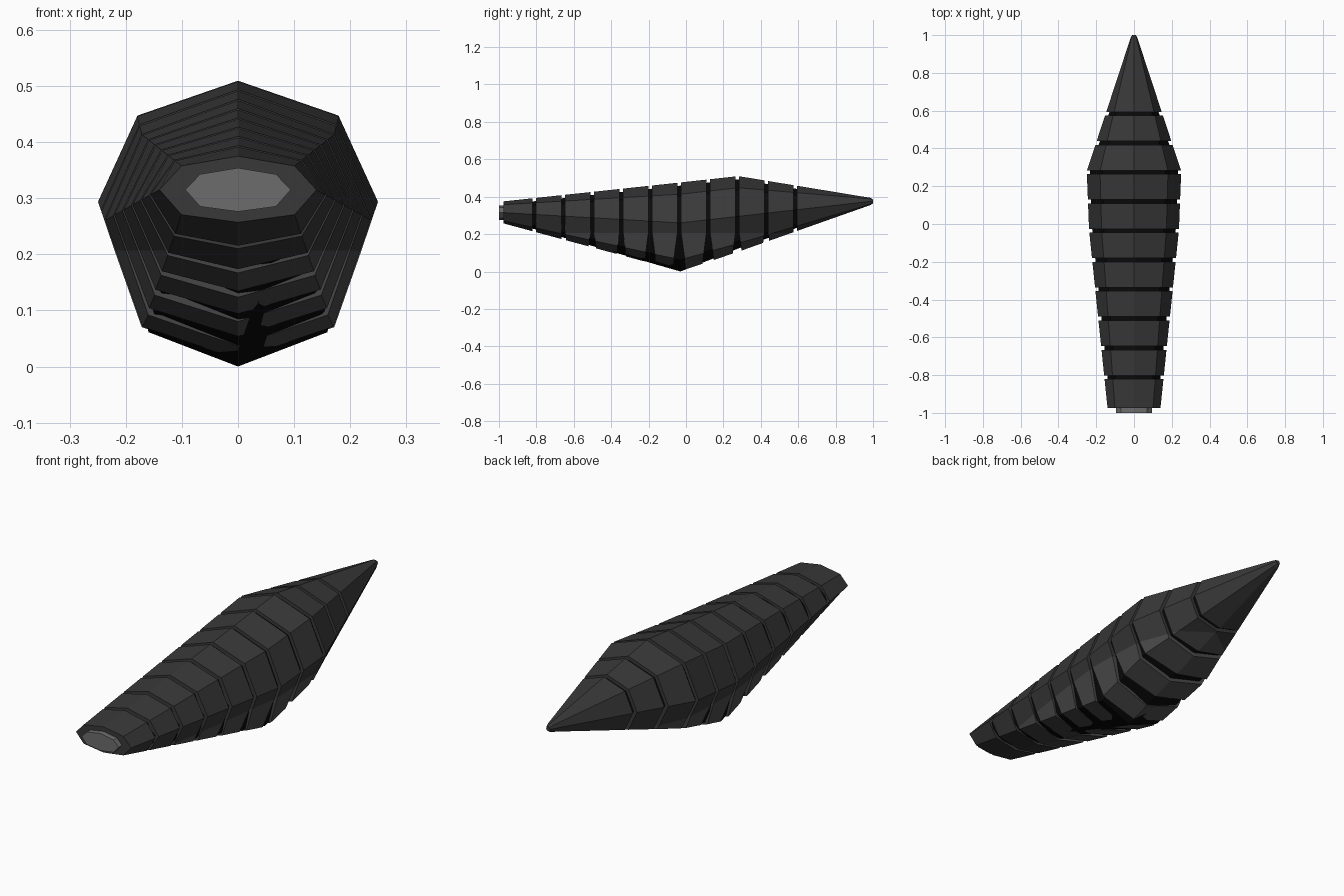
import bpy, bmesh

if "Cube" in bpy.data.objects:
    bpy.data.objects.remove(bpy.data.objects["Cube"])

# hull stations: y, half width, top z, widest z, bottom z
HULL = [(-0.975, 0.14, 0.375, 0.315, 0.257),
        (-0.03, 0.238, 0.476, 0.26, 0.002),
        (0.28, 0.25, 0.51, 0.295, 0.106),
        (0.985, 0.018, 0.394, 0.375, 0.355)]
BELLY_Z = 0.207


def material(name, v):
    m = bpy.data.materials.new(name)
    m.diffuse_color = (v, v, v, 1)
    m.use_nodes = True
    m.node_tree.nodes["Principled BSDF"].inputs["Base Color"].default_value = m.diffuse_color
    return m


SHELL = material("shell_dark", 0.04)
BELLY = material("belly_grey", 0.07)
CORE = material("core_black", 0.003)
PLUG = material("plug_grey", 0.15)


def station(y):
    for a, b in zip(HULL, HULL[1:]):
        if y <= b[0]:
            break
    t = (y - a[0]) / (b[0] - a[0])
    return tuple(p + (q - p) * t for p, q in zip(a, b))


def octagon(s):
    y, w, top, mid, bot = s
    zu, zl, x = top - 0.29 * (top - mid), bot + 0.235 * (mid - bot), 0.72 * w
    return [(0, y, top), (x, y, zu), (w, y, mid), (x, y, zl),
            (0, y, bot), (-x, y, zl), (-w, y, mid), (-x, y, zu)]


def loft(name, stations, mats, notch=False):
    bm = bmesh.new()
    rings = [[bm.verts.new(p) for p in octagon(s)] for s in stations]
    for a, b in zip(rings, rings[1:]):
        for i in range(8):
            j = (i + 1) % 8
            bm.faces.new((a[i], a[j], b[j], b[i]))
    bm.faces.new(rings[0])
    bm.faces.new(rings[-1])
    if notch:
        # belly half: lighter, with the gaps opening downwards
        bmesh.ops.bisect_plane(bm, geom=bm.verts[:] + bm.edges[:] + bm.faces[:],
                               plane_co=(0, 0, BELLY_Z), plane_no=(0, 0, 1), dist=1e-5)
        for f in bm.faces:
            if f.calc_center_median().z < BELLY_Z:
                f.material_index = 1
        middle = (stations[0][0] + stations[-1][0]) / 2
        for v in bm.verts:
            if v.co.z < BELLY_Z:
                old = v.co.y
                d = 0.13 * (BELLY_Z - v.co.z)
                new = old + (d if old < middle else -d)
                if v.co.z < 0.2:
                    # slide along the hull so the outline is kept
                    dz = station(new)[4] - station(old)[4]
                    v.co.z += dz
                v.co.y = new
    bmesh.ops.recalc_face_normals(bm, faces=bm.faces[:])
    me = bpy.data.meshes.new(name)
    bm.to_mesh(me)
    bm.free()
    for m in mats:
        me.materials.append(m)
    ob = bpy.data.objects.new(name, me)
    bpy.context.collection.objects.link(ob)
    return ob


# shell bands separated by narrow grooves
gaps = [-0.811 + 0.155 * k for k in range(10)]
starts = [-0.975] + [g + 0.01 for g in gaps]
ends = [g - 0.01 for g in gaps]
for i, (a, b) in enumerate(zip(starts, ends)):
    loft(f"shell_band_{i + 1}", [station(a), station(b)], [SHELL, BELLY], i > 1)

# pointed tail with blunt end
loft("tail_cone", [station(starts[-1]), HULL[-1], (1.0, 0.01, 0.385, 0.375, 0.365)], [SHELL])

# dark core showing in the grooves
core = []
for y in (-0.96, -0.03, 0.28, 0.75):
    _, w, top, mid, bot = station(y)
    core.append((y, w - 0.017, top - 0.017, mid, 0.0 if y == -0.03 else bot + 0.017))
loft("inner_core", core, [CORE])

# front plug
loft("front_plug", [(-1.0, 0.094, 0.354, 0.315, 0.276),
                    (-0.95, 0.094, 0.354, 0.315, 0.276)], [PLUG])
